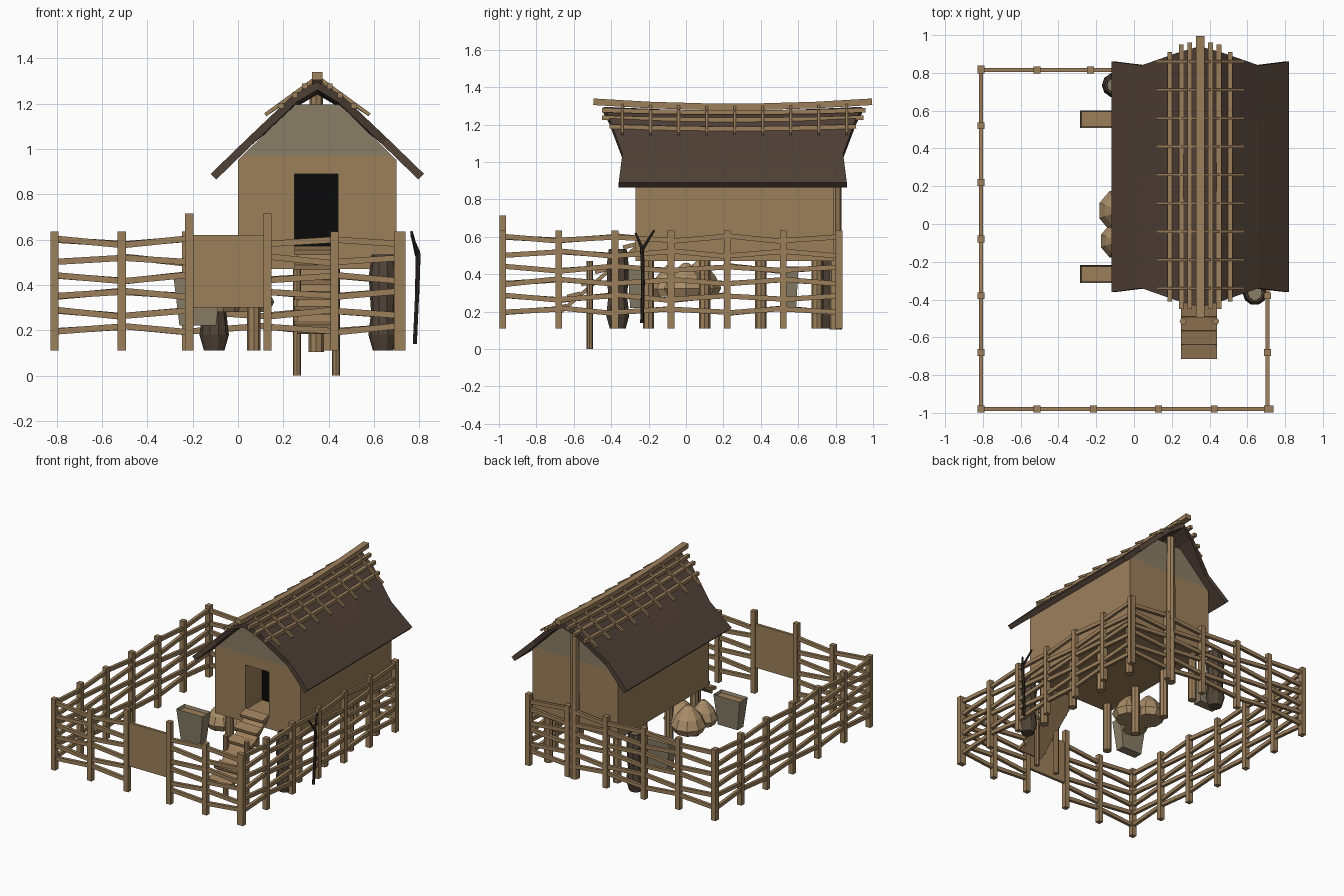
import bpy, bmesh, math, random
from mathutils import Vector, Matrix

if "Cube" in bpy.data.objects:
    bpy.data.objects.remove(bpy.data.objects["Cube"])
random.seed(4)


def mat(name, r, g, b):
    m = bpy.data.materials.new(name)
    m.diffuse_color = (r, g, b, 1)
    m.use_nodes = True
    m.node_tree.nodes["Principled BSDF"].inputs["Base Color"].default_value = m.diffuse_color
    return m


WOOD = mat("wood", .335, .215, .105)
THATCH = mat("dark thatch", .08, .052, .038)
GREY = mat("grey plaster", .25, .21, .135)
JAR = mat("dark clay", .085, .06, .042)
BLACK = mat("black", .003, .003, .003)
TWIG = mat("dark twig", .03, .022, .017)
STRAW = mat("straw", .40, .27, .14)


def finish(name, bm, *mats):
    me = bpy.data.meshes.new(name)
    bm.to_mesh(me)
    bm.free()
    for m in mats:
        me.materials.append(m)
    o = bpy.data.objects.new(name, me)
    bpy.context.collection.objects.link(o)
    return o


def box(bm, x0, x1, y0, y1, z0, z1):
    m = Matrix.Translation(((x0 + x1) / 2, (y0 + y1) / 2, (z0 + z1) / 2))
    return bmesh.ops.create_cube(bm, size=1, matrix=m @ Matrix.Diagonal((x1 - x0, y1 - y0, z1 - z0, 1)))


def beam(bm, p, q, w, h):
    p, q = Vector(p), Vector(q)
    d = q - p
    m = Matrix.Translation((p + q) / 2) @ d.to_track_quat('Y', 'Z').to_matrix().to_4x4()
    bmesh.ops.create_cube(bm, size=1, matrix=m @ Matrix.Diagonal((w, d.length, h, 1)))


def rod(bm, p, q, r0, r1, n=8):
    p, q = Vector(p), Vector(q)
    d = q - p
    m = Matrix.Translation((p + q) / 2) @ d.to_track_quat('Z', 'Y').to_matrix().to_4x4()
    bmesh.ops.create_cone(bm, cap_ends=True, segments=n, radius1=r0, radius2=r1, depth=d.length, matrix=m)


def lathe(bm, cx, cy, prof, n=10):
    rings = [[bm.verts.new((cx + r * math.cos(a * math.tau / n), cy + r * math.sin(a * math.tau / n), z))
              for a in range(n)] for r, z in prof]
    for a, b in zip(rings, rings[1:]):
        for i in range(n):
            j = (i + 1) % n
            bm.faces.new((a[i], a[j], b[j], b[i]))
    bm.faces.new(rings[0][::-1])
    return bm.faces.new(rings[-1])


# house walls: gabled prism, grey plaster above the line at z 0.97
bm = bmesh.new()
prof = [(0, .47), (.70, .47), (.70, .95), (.45, 1.195), (.25, 1.195), (0, .95)]
f = bm.faces.new([bm.verts.new((x, -.27, z)) for x, z in prof])
ext = bmesh.ops.extrude_face_region(bm, geom=[f])
bmesh.ops.translate(bm, vec=(0, 1.06, 0), verts=[v for v in ext["geom"] if isinstance(v, bmesh.types.BMVert)])
bmesh.ops.bisect_plane(bm, geom=bm.verts[:] + bm.edges[:] + bm.faces[:], plane_co=(0, 0, .97), plane_no=(0, 0, 1))
bmesh.ops.recalc_face_normals(bm, faces=bm.faces[:])
for f in bm.faces:
    f.material_index = int(f.calc_center_median().z > .97)
walls = finish("house_walls", bm, WOOD, GREY)

# doorway cut and its dark back
bm = bmesh.new()
box(bm, .25, .44, -.4, -.07, .56, .89)
cutter = finish("door_cutter", bm, WOOD)
cutter.hide_render = True
cutter.display_type = 'WIRE'
mod = walls.modifiers.new("doorway", 'BOOLEAN')
mod.operation, mod.object, mod.solver = 'DIFFERENCE', cutter, 'EXACT'
bm = bmesh.new()
box(bm, .25, .44, -.078, -.07, .56, .89)
finish("door_darkness", bm, BLACK)

# thatch roof: sagging sheet, longer at the ridge
half = [(-.12, .89, .61), (.04, 1.045, .59), (.24, 1.215, .66), (.35, 1.275, .69)]
sect = half + [(.70 - x, z, l) for x, z, l in half[-2::-1]]
bm = bmesh.new()
ts = [-1, -.5, 0, .5, 1]
grid = [[bm.verts.new((x, .25 + t * l, z + .02 * t * t * (z > 1.2))) for t in ts] for x, z, l in sect]
for a, b in zip(grid, grid[1:]):
    for j in range(len(ts) - 1):
        bm.faces.new((a[j], b[j], b[j + 1], a[j + 1]))
roof = finish("thatch_roof", bm, THATCH)
mod = roof.modifiers.new("thickness", 'SOLIDIFY')
mod.thickness, mod.offset = .035, -1

# ridge pole, lengthwise poles and crossed sticks on the roof
bm = bmesh.new()


def sag_pole(x, z, y0, y1, w, h, sag):
    mid, hl = (y0 + y1) / 2, (y1 - y0) / 2
    pts = [(x, mid + t * hl, z + sag * t * t) for t in (-1, -.6, -.2, .2, .6, 1)]
    for p, q in zip(pts, pts[1:]):
        beam(bm, p, q, w, h)


sag_pole(.35, 1.295, -.495, .995, .045, .035, .027)
for off, z, y0, y1 in [(.055, 1.265, -.45, .96), (.10, 1.225, -.45, .95), (.16, 1.178, -.41, .91)]:
    for s in (-1, 1):
        sag_pole(.35 + s * off, z, y0, y1, .024, .024, .012)
for i in range(9):
    y = -.34 + .15 * i
    for s in (-1, 1):
        beam(bm, (.35 + s * .23, y, 1.15), (.35, y, 1.305 + .012 * ((i - 4) / 4) ** 2), .014, .016)
finish("roof_poles", bm, WOOD)

# stilts under the house and the tall back pole
bm = bmesh.new()
for x in (.07, .63):
    for y in (-.20, .10, .40, .70):
        rod(bm, (x, y, .11), (x, y, .48), .03, .03)
rod(bm, (.345, .80, .105), (.345, .80, 1.24), .034, .03)
finish("stilts", bm, WOOD)

# entry stairs on two posts
bm = bmesh.new()
beam(bm, (.345, -.68, .19), (.345, -.27, .54), .17, .02)
for i in range(6):
    y, z = -.675 + .075 * i, .225 + .066 * i
    beam(bm, (.345, y - .036, z - .012), (.345, y + .036, z + .006), .19, .022)
for x in (.26, .432):
    rod(bm, (x, -.515, 0), (x, -.515, .47), .018, .018)
finish("entry_stairs", bm, WOOD)

# fence: square posts with uneven rails
bm = bmesh.new()
xs = [-.81, -.513, -.215, .13, .425, .72]
ys = [-.98 + .3 * i for i in range(7)]
front = [(x, -.98) for x in xs]
back = [(x, .815) for x in (-.81, -.513, -.23, .08, .39, .71)]
left = [(-.81, y) for y in ys]
right = [(.707, y) for y in ys]
posts = set()
for line in (front, back, left, right):
    for k, (p, q) in enumerate(zip(line, line[1:])):
        posts |= {p, q}
        if line is front and k == 2:
            continue
        for i, z in enumerate((.59, .51, .43, .36, .275, .205)):
            t = (.012 if i % 2 else -.012) * (-1 if k % 2 else 1)
            t += random.uniform(-.004, .004)
            beam(bm, (*p, z - t), (*q, z + t), .022, .027)
for x, y in sorted(posts):
    top = .715 if y < -.9 and x in (-.215, .13) else .635
    box(bm, x - .018, x + .018, y - .018, y + .018, .11, top)
finish("fence", bm, WOOD)

# gate panel
bm = bmesh.new()
box(bm, -.205, .125, -.99, -.97, .30, .62)
finish("gate", bm, WOOD)

# tall clay jars with grey tops
bm = bmesh.new()
for x, y in ((-.105, .735), (.64, -.365)):
    top = lathe(bm, x, y, [(.045, .11), (.065, .18), (.053, .28), (.06, .38), (.063, .44), (.05, .535), (.04, .535), (.038, .52)])
    top.material_index = 1
finish("clay_jars", bm, JAR, GREY)

# feeding troughs: tapered grey boxes with a wooden top
bm = bmesh.new()
for y in (.555, -.265):
    vs = box(bm, -.285, -.07, y - .047, y + .047, .22, .44)["verts"]
    for v in vs:
        if v.co.z < .3:
            v.co.x = -.1775 + (v.co.x + .1775) * .75
            v.co.y = y + (v.co.y - y) * .72
bm.normal_update()
tops = [f for f in bm.faces if f.normal.z > .9]
bmesh.ops.inset_individual(bm, faces=tops, thickness=.01)
bmesh.ops.translate(bm, vec=(0, 0, -.02), verts=list({v for f in tops for v in f.verts}))
for f in bm.faces:
    f.material_index = int(f.normal.z > .9)
finish("troughs", bm, GREY, WOOD)

# straw heaps beside the house
bm = bmesh.new()
for x, y, r, z in ((-.07, .07, .12, .47), (-.08, -.09, .10, .45), (.04, 0, .12, .46)):
    h = z - .29
    lathe(bm, x, y, [(r * .8, .28), (r, .29 + h * .2), (r * .75, .29 + h * .55), (r * .3, .29 + h * .9), (r * .12, z)], 9)
finish("straw_heaps", bm, STRAW)

# forked dry branch
bm = bmesh.new()
for p, q, a, b in [((.78, -.235, .14), (.79, -.23, .36), .01, .01), ((.79, -.23, .36), (.795, -.235, .54), .01, .011),
                   ((.795, -.235, .54), (.765, -.27, .62), .01, .006), ((.79, -.235, .53), (.765, -.17, .635), .01, .006)]:
    rod(bm, p, q, a, b, 6)
finish("dry_branch", bm, TWIG)
